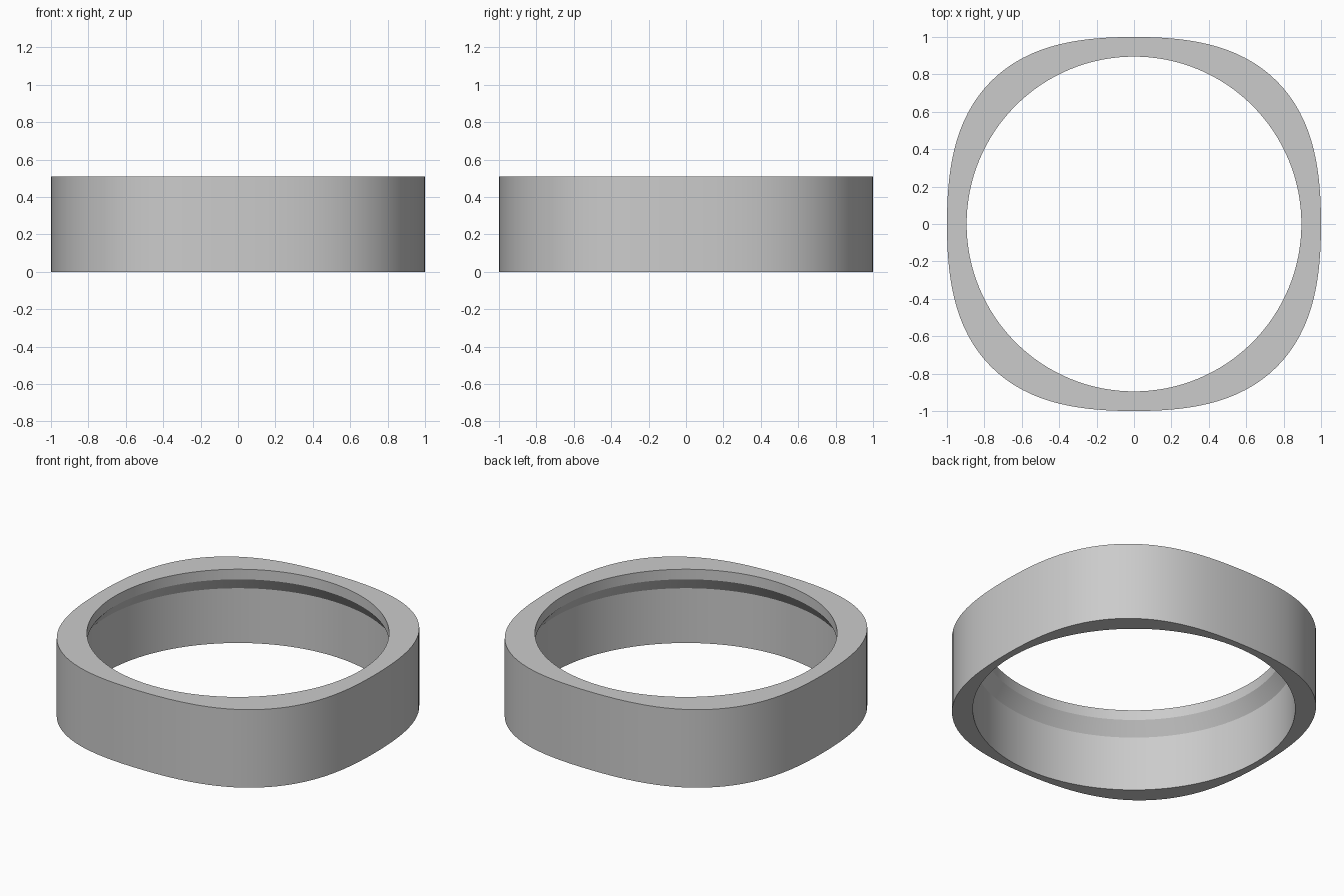
import bpy
import bmesh
from math import cos, sin, pi, radians

cube = bpy.data.objects.get("Cube")
if cube:
    bpy.data.objects.remove(cube, do_unlink=True)

SEGMENTS = 128
HEIGHT = 0.51


def circle(radius):
    return lambda a: radius


def rounded_square(a):
    # Unit half-width on the sides, swelling gently at the corners
    return 1.04 - 0.04 * cos(4 * a)


# Cross-section: outer wall, thin top lip, underside slope, wide inner bore
section = [
    (rounded_square, 0), (rounded_square, HEIGHT),
    (circle(0.895), HEIGHT), (circle(0.895), 0.444),
    (circle(0.955), 0.358), (circle(0.955), 0),
]

bm = bmesh.new()
loops = []
for radius_at, z in section:
    angles = [2 * pi * i / SEGMENTS for i in range(SEGMENTS)]
    loops.append([bm.verts.new((radius_at(a) * cos(a), radius_at(a) * sin(a), z))
                  for a in angles])

# Bridge each loop to the next, closing the section back on itself
for k, lower in enumerate(loops):
    upper = loops[(k + 1) % len(loops)]
    for i in range(SEGMENTS):
        j = (i + 1) % SEGMENTS
        bm.faces.new((lower[i], lower[j], upper[j], upper[i]))
bmesh.ops.recalc_face_normals(bm, faces=bm.faces)

mesh = bpy.data.meshes.new("ring_body")
bm.to_mesh(mesh)
bm.free()
ring = bpy.data.objects.new("ring_body", mesh)
bpy.context.collection.objects.link(ring)

# Plain grey finish
GREY = (0.6, 0.6, 0.6, 1)
grey = bpy.data.materials.new("plain_grey")
grey.use_nodes = True
grey.diffuse_color = GREY
grey.node_tree.nodes["Principled BSDF"].inputs["Base Color"].default_value = GREY
mesh.materials.append(grey)

# Smooth walls with crisp rims
bpy.ops.object.select_all(action="DESELECT")
ring.select_set(True)
bpy.context.view_layer.objects.active = ring
bpy.ops.object.shade_smooth_by_angle(angle=radians(25))
